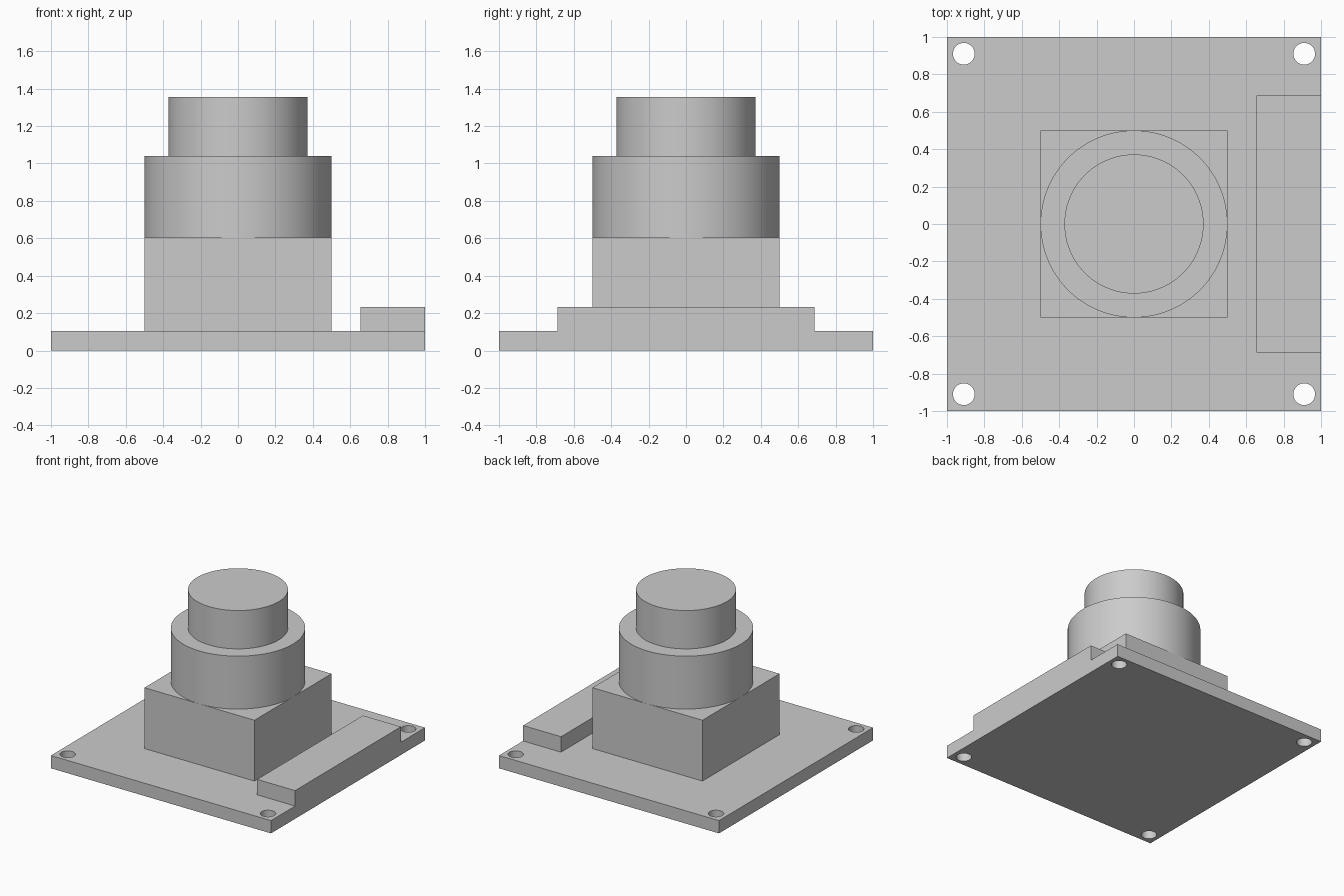
import bpy
import math

cube = bpy.data.objects.get("Cube")
if cube:
    bpy.data.objects.remove(cube, do_unlink=True)

grey = bpy.data.materials.new("light_grey")
grey.use_nodes = True
colour = (0.6, 0.6, 0.6, 1)
grey.diffuse_color = colour
grey.node_tree.nodes["Principled BSDF"].inputs["Base Color"].default_value = colour


def finish(name):
    obj = bpy.context.object
    obj.name = name
    obj.data.materials.append(grey)
    return obj


def box(name, x0, x1, half_y, z0, z1):
    bpy.ops.mesh.primitive_cube_add(size=1, location=((x0 + x1) / 2, 0, (z0 + z1) / 2))
    bpy.context.object.scale = (x1 - x0, 2 * half_y, z1 - z0)
    bpy.ops.object.transform_apply(location=False, rotation=False, scale=True)
    return finish(name)


def cylinder(name, radius, z0, z1, x=0, y=0, sides=96):
    bpy.ops.mesh.primitive_cylinder_add(vertices=sides, radius=radius, depth=z1 - z0,
                                        location=(x, y, (z0 + z1) / 2))
    bpy.ops.object.shade_smooth_by_angle(angle=math.radians(30))
    return finish(name)


PLATE_TOP, HOUSING_TOP, BARREL_TOP = 0.105, 0.605, 1.04

# Base board with a mounting hole in each corner
board = box("base_board", -1, 1, 1, 0, PLATE_TOP)
for sx in (-1, 1):
    for sy in (-1, 1):
        cutter = cylinder("hole_cutter", 0.058, -0.1, 0.2, sx * 0.91, sy * 0.91, 48)
        cutter.hide_render = True
        bpy.context.view_layer.objects.active = board
        cut = board.modifiers.new("mounting_hole", 'BOOLEAN')
        cut.operation = 'DIFFERENCE'
        cut.solver = 'EXACT'
        cut.object = cutter
        bpy.ops.object.modifier_apply(modifier=cut.name)
        bpy.data.objects.remove(cutter, do_unlink=True)
bpy.ops.object.select_all(action='DESELECT')
board.select_set(True)
bpy.context.view_layer.objects.active = board
bpy.ops.object.shade_smooth_by_angle(angle=math.radians(30))

# Connector strip flush with the left edge
box("connector_strip", 0.655, 1, 0.687, PLATE_TOP, 0.232)

# Square housing carrying the stepped lens
box("lens_housing", -0.5, 0.5, 0.5, PLATE_TOP, HOUSING_TOP)
cylinder("lens_barrel", 0.5, HOUSING_TOP, BARREL_TOP)
cylinder("lens_cap", 0.372, BARREL_TOP, 1.355)
